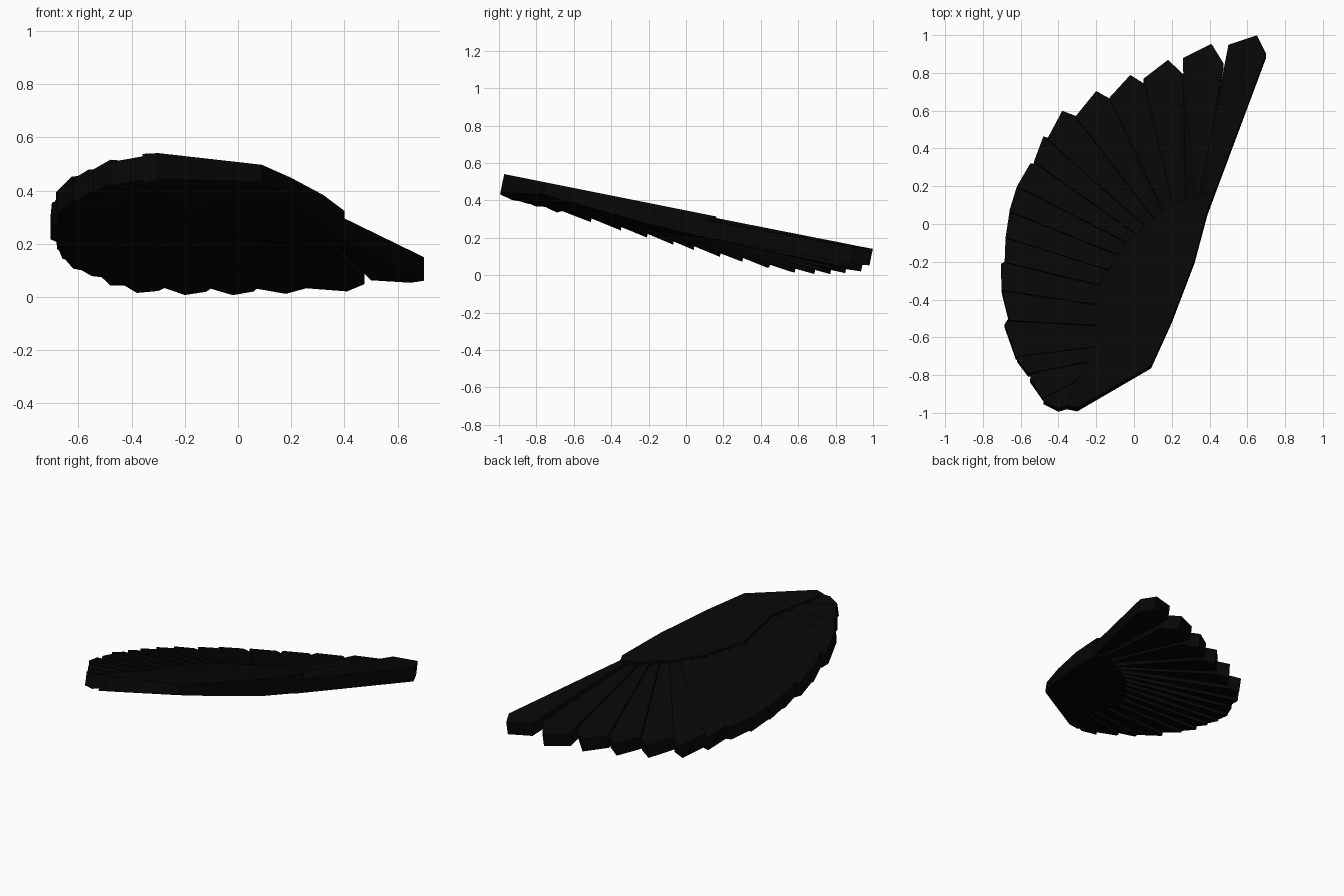
import bpy, bmesh
from mathutils import Vector

if "Cube" in bpy.data.objects:
    bpy.data.objects.remove(bpy.data.objects["Cube"])

black = bpy.data.materials.new("feather black")
black.diffuse_color = (0.002, 0.002, 0.002, 1)
black.use_nodes = True
black.node_tree.nodes["Principled BSDF"].inputs["Base Color"].default_value = black.diffuse_color
NORMAL = Vector((0, 0.2, 0.98))


def surface(x, y):
    """Mid height of the wing: slopes along y, trailing edge droops."""
    behind = (-1.96 * (x - 0.6) + (y - 0.97)) / 2.2
    return 0.28 - 0.2 * y - (0.115 + 0.055 * y) * max(behind, 0)


def slab(name, outline, half, rolls=None, under=None):
    """Thick plate following the wing surface; under = depth below it per point."""
    bm = bmesh.new()
    rolls = rolls or [0] * len(outline)
    under = under or [half] * len(outline)
    mid = [Vector((x, y, surface(x, y) + r)) for (x, y), r in zip(outline, rolls)]
    low = [bm.verts.new(p - NORMAL * u) for p, u in zip(mid, under)]
    top = [bm.verts.new(p + NORMAL * half) for p in mid]
    n = len(mid)
    bm.faces.new(low[::-1])
    bm.faces.new(top)
    for i in range(n):
        j = (i + 1) % n
        bm.faces.new((low[i], low[j], top[j], top[i]))
    bmesh.ops.triangulate(bm, faces=[f for f in bm.faces if len(f.verts) > 4])
    bmesh.ops.recalc_face_normals(bm, faces=bm.faces)
    me = bpy.data.meshes.new(name)
    bm.to_mesh(me)
    bm.free()
    me.materials.append(black)
    ob = bpy.data.objects.new(name, me)
    bpy.context.collection.objects.link(ob)


# Wing arm: thin leading edge, then the inner edge where the feathers come out
lead = [(-0.36, -0.97), (-0.30, -0.985), (0.09, -0.765), (0.20, -0.52),
        (0.32, -0.20), (0.40, 0.10)]
inner = [(0.38, 0.15), (0.25, 0.11), (0.10, 0.02), (-0.05, -0.12),
         (-0.20, -0.36), (-0.20, -0.65), (-0.30, -0.84)]
slab("wing_arm", lead + inner, 0.065,
     under=[0.05, 0.035, 0.0, 0.02, 0.045, 0.055] + [0.065] * len(inner))

# Feather tips: near corner, point, far corner
tips = [
    ((0.70, 0.89), (0.65, 0.99), (0.50, 0.94)),
    ((0.475, 0.84), (0.41, 0.945), (0.26, 0.87)),
    ((0.265, 0.78), (0.18, 0.86), (0.05, 0.76)),
    ((0.06, 0.73), (-0.02, 0.78), (-0.13, 0.66)),
    ((-0.12, 0.65), (-0.20, 0.695), (-0.31, 0.56)),
    ((-0.30, 0.56), (-0.38, 0.59), (-0.46, 0.44)),
    ((-0.43, 0.44), (-0.48, 0.455), (-0.53, 0.32)),
    ((-0.50, 0.31), (-0.55, 0.31), (-0.62, 0.19)),
    ((-0.58, 0.19), (-0.62, 0.19), (-0.66, 0.06)),
    ((-0.62, 0.05), (-0.66, 0.05), (-0.68, -0.08)),
    ((-0.65, -0.06), (-0.68, -0.08), (-0.685, -0.21)),
    ((-0.67, -0.20), (-0.705, -0.22), (-0.70, -0.36)),
    ((-0.68, -0.34), (-0.70, -0.36), (-0.66, -0.52)),
    ((-0.66, -0.50), (-0.685, -0.54), (-0.625, -0.71)),
    ((-0.60, -0.68), (-0.62, -0.72), (-0.56, -0.80)),
    ((-0.54, -0.79), (-0.55, -0.83), (-0.48, -0.93)),
    ((-0.47, -0.92), (-0.48, -0.945), (-0.40, -0.985), (-0.35, -0.97)),
]

# Roots are spread along a line just inside the arm
roots = [Vector(p) for p in [(0.39, 0.06), (0.23, 0.05), (0.10, -0.02),
                             (-0.02, -0.14), (-0.15, -0.36), (-0.16, -0.66), (-0.26, -0.86)]]


def root(t):
    s = min(max(t, 0), 1) * (len(roots) - 1)
    i = min(int(s), len(roots) - 2)
    return roots[i].lerp(roots[i + 1], s - i)


# Feathers, each rolled a little so that neighbours overlap in steps
N = len(tips)
for i, tip in enumerate(tips):
    a, b = root((i - 0.1) / N), root((i + 1.1) / N)
    roll = 0.012
    lift = 0.015 if i == 0 else 0
    rolls = [roll, -roll, lift - roll] + [lift] * (len(tip) - 2) + [lift + roll]
    slab(f"feather_{i + 1}", [tuple(b), tuple(a)] + list(tip), 0.045, rolls)
